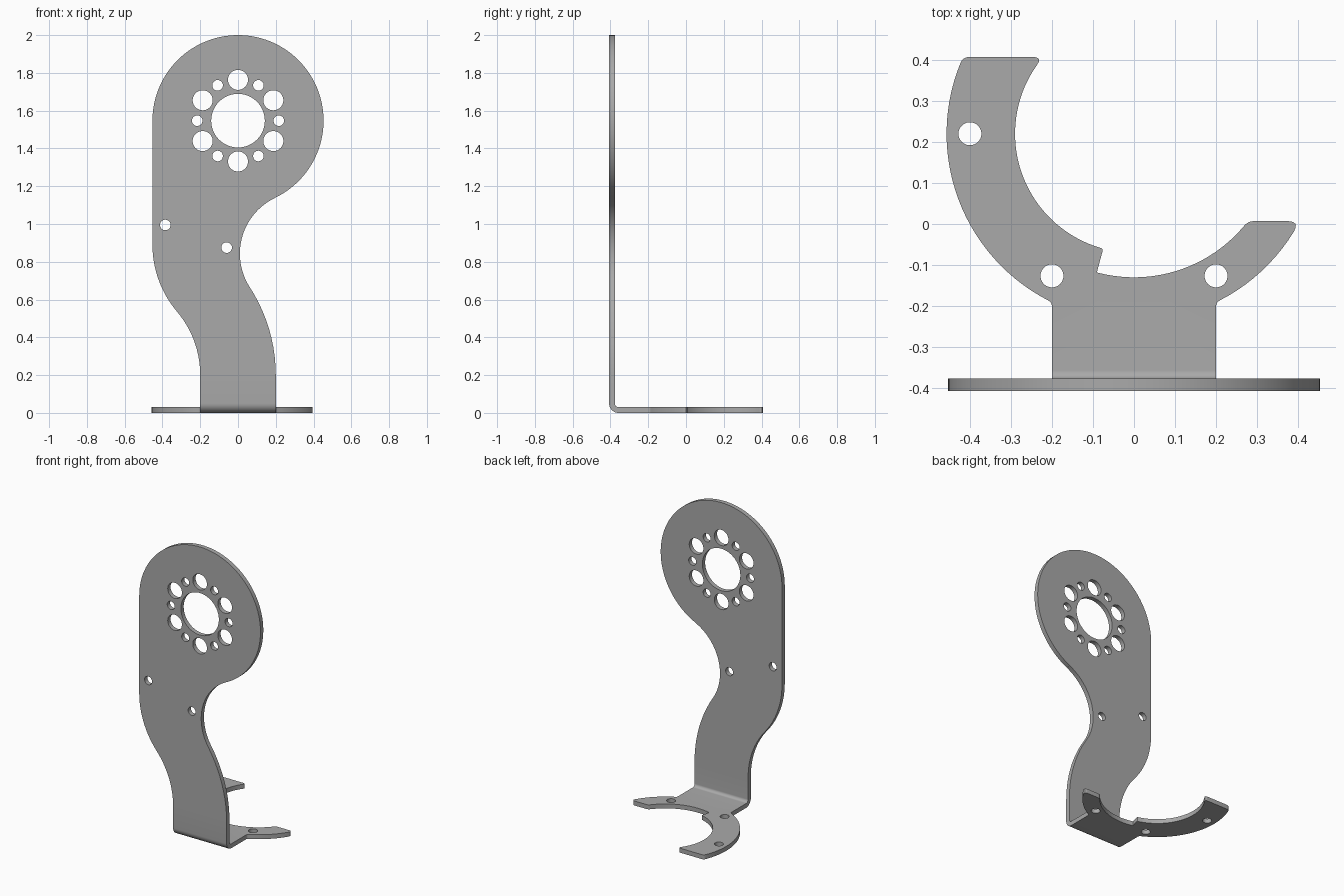
import bpy, bmesh
from math import sin, cos, asin, radians, degrees, pi

cube = bpy.data.objects.get("Cube")
if cube:
    bpy.data.objects.remove(cube)

T = 0.03            # sheet thickness
HALF_W = 0.2        # half width of the folded strip
FRONT = -0.407      # outer face of the upright
BEND = 0.05         # outer bend radius
SEAM = FRONT + BEND


def arc(cx, cy, r, a0, a1, step=3):
    n = max(2, int(abs(a1 - a0) / step))
    angles = [radians(a0 + (a1 - a0) * i / n) for i in range(n + 1)]
    return [(cx + r * cos(a), cy + r * sin(a)) for a in angles]


def hole(cx, cy, r):
    return arc(cx, cy, r, 0, 360, 7.5)[:-1]


def rounded(a, p, b, n=6):
    """Soft corner from a to b, pulled towards p."""
    return [tuple((1 - t) ** 2 * a[k] + 2 * t * (1 - t) * p[k] + t * t * b[k] for k in (0, 1))
            for t in (i / n for i in range(n + 1))]


def add_sheet(bm, loops, place, offset):
    """Fill an outline with holes and thicken it."""
    edges = []
    for loop in loops:
        clean = [p for i, p in enumerate(loop)
                 if abs(p[0] - loop[i - 1][0]) + abs(p[1] - loop[i - 1][1]) > 1e-5]
        vs = [bm.verts.new(place(*p)) for p in clean]
        edges += [bm.edges.new((vs[i - 1], vs[i])) for i in range(len(vs))]
    fill = bmesh.ops.triangle_fill(bm, use_beauty=True, use_dissolve=False, edges=edges)
    faces = [g for g in fill["geom"] if isinstance(g, bmesh.types.BMFace)]
    ext = bmesh.ops.extrude_face_region(bm, geom=faces, use_keep_orig=True)
    moved = [g for g in ext["geom"] if isinstance(g, bmesh.types.BMVert)]
    bmesh.ops.translate(bm, verts=moved, vec=offset)


# Upright: round head, swept neck, hole pattern
HEAD_Z, HEAD_R = 1.547, 0.453
upright = [(-HALF_W, BEND), (HALF_W, BEND)]
upright += arc(-0.656, 0.2, 0.856, 0, 32.93)
upright += arc(0.337, 0.843, 0.327, 212.93, 115.6)
upright += arc(0, HEAD_Z, HEAD_R, -64.4, 180)
upright += arc(0.093, 0.89, 0.546, 180, 220.29)
upright += arc(-0.721, 0.2, 0.521, 40.29, 0)

upright_holes = [hole(0, HEAD_Z, 0.142), hole(-0.385, 0.995, 0.028), hole(-0.06, 0.875, 0.028)]
for k in range(12):
    a = radians(30 * k)
    r = 0.053 if k % 2 else 0.028
    upright_holes.append(hole(0.216 * cos(a), HEAD_Z + 0.216 * sin(a), r))

# Foot: stepped open ring on a short tab
RING_Y, OUTER, INNER, INNER_WIDE = 0.22, 0.457, 0.29, 0.35
LEFT_END, RIGHT_END = 0.007, 0.407


def ring(r, a0, a1):
    return arc(0, RING_Y, r, a0, a1)


def ring_angle(r, y):
    return degrees(asin((y - RING_Y) / r))


def ring_x(r, y):
    return (r * r - (y - RING_Y) ** 2) ** 0.5


def tip(arc_end, x, y, flat):
    return rounded(arc_end, (x, y), (x + flat, y))


STEP = -105
outer_a = ring(OUTER, -62.8, ring_angle(OUTER, LEFT_END) - 3.7)
inner_a = ring(INNER_WIDE, ring_angle(INNER_WIDE, LEFT_END) - 2.5, STEP + 1)
inner_b = ring(INNER, STEP - 1, -180 - ring_angle(INNER, RIGHT_END) + 5)
outer_b = ring(OUTER, -180 - ring_angle(OUTER, RIGHT_END) + 2, -117.2)

foot = [(-HALF_W, SEAM), (HALF_W, SEAM)]
foot += rounded((HALF_W, -0.203), (HALF_W, -0.191), outer_a[0]) + outer_a
foot += tip(outer_a[-1], ring_x(OUTER, LEFT_END), LEFT_END, -0.03)
foot += tip(inner_a[0], ring_x(INNER_WIDE, LEFT_END), LEFT_END, 0.015)[::-1]
foot += inner_a + ring(INNER_WIDE, STEP, STEP - 0.01)[:1]
step_corner = ring(INNER, STEP, STEP - 1)[0]
step_start = ring(INNER + 0.008, STEP, STEP - 1)[0]
foot += rounded(step_start, step_corner, inner_b[0]) + inner_b
foot += tip(inner_b[-1], -ring_x(INNER, RIGHT_END), RIGHT_END, -0.025)
foot += tip(outer_b[0], -ring_x(OUTER, RIGHT_END), RIGHT_END, 0.015)[::-1]
foot += outer_b + rounded(outer_b[-1], (-HALF_W, -0.191), (-HALF_W, -0.203))

foot_holes = [hole(0.4 * cos(radians(a)), RING_Y + 0.4 * sin(radians(a)), 0.028)
              for a in (180, 240, 300)]

bm = bmesh.new()
add_sheet(bm, [upright] + upright_holes, lambda x, z: (x, FRONT, z), (0, T, 0))
add_sheet(bm, [foot] + foot_holes, lambda x, y: (x, y, 0), (0, 0, T))

# Open the two seam edges so the bend joins them
seams = []
for f in bm.faces:
    upright_seam = all(abs(v.co.z - BEND) < 1e-4 for v in f.verts)
    foot_seam = all(abs(v.co.y - SEAM) < 1e-4 for v in f.verts)
    if upright_seam or foot_seam:
        seams.append(f)
bmesh.ops.delete(bm, geom=seams, context="FACES")

# Bend: quarter turn between the upright and the foot
previous = None
for i in range(11):
    a = pi + pi / 2 * i / 10
    section = [bm.verts.new((x, SEAM + r * cos(a), BEND + r * sin(a)))
               for x, r in ((-HALF_W, BEND), (HALF_W, BEND),
                            (HALF_W, BEND - T), (-HALF_W, BEND - T))]
    if previous:
        for k in range(4):
            bm.faces.new((previous[k - 1], previous[k], section[k], section[k - 1]))
    previous = section

bmesh.ops.remove_doubles(bm, verts=bm.verts, dist=1e-4)
bmesh.ops.recalc_face_normals(bm, faces=bm.faces)

mesh = bpy.data.meshes.new("mounting_bracket")
bm.to_mesh(mesh)
bm.free()
bracket = bpy.data.objects.new("mounting_bracket", mesh)
bpy.context.collection.objects.link(bracket)

# Plain grey metal
grey = bpy.data.materials.new("grey_metal")
grey.use_nodes = True
colour = (0.4, 0.4, 0.4, 1)
grey.diffuse_color = colour
grey.node_tree.nodes["Principled BSDF"].inputs["Base Color"].default_value = colour
mesh.materials.append(grey)

bpy.ops.object.select_all(action="DESELECT")
bracket.select_set(True)
bpy.context.view_layer.objects.active = bracket
bpy.ops.object.shade_smooth_by_angle(angle=radians(30))
